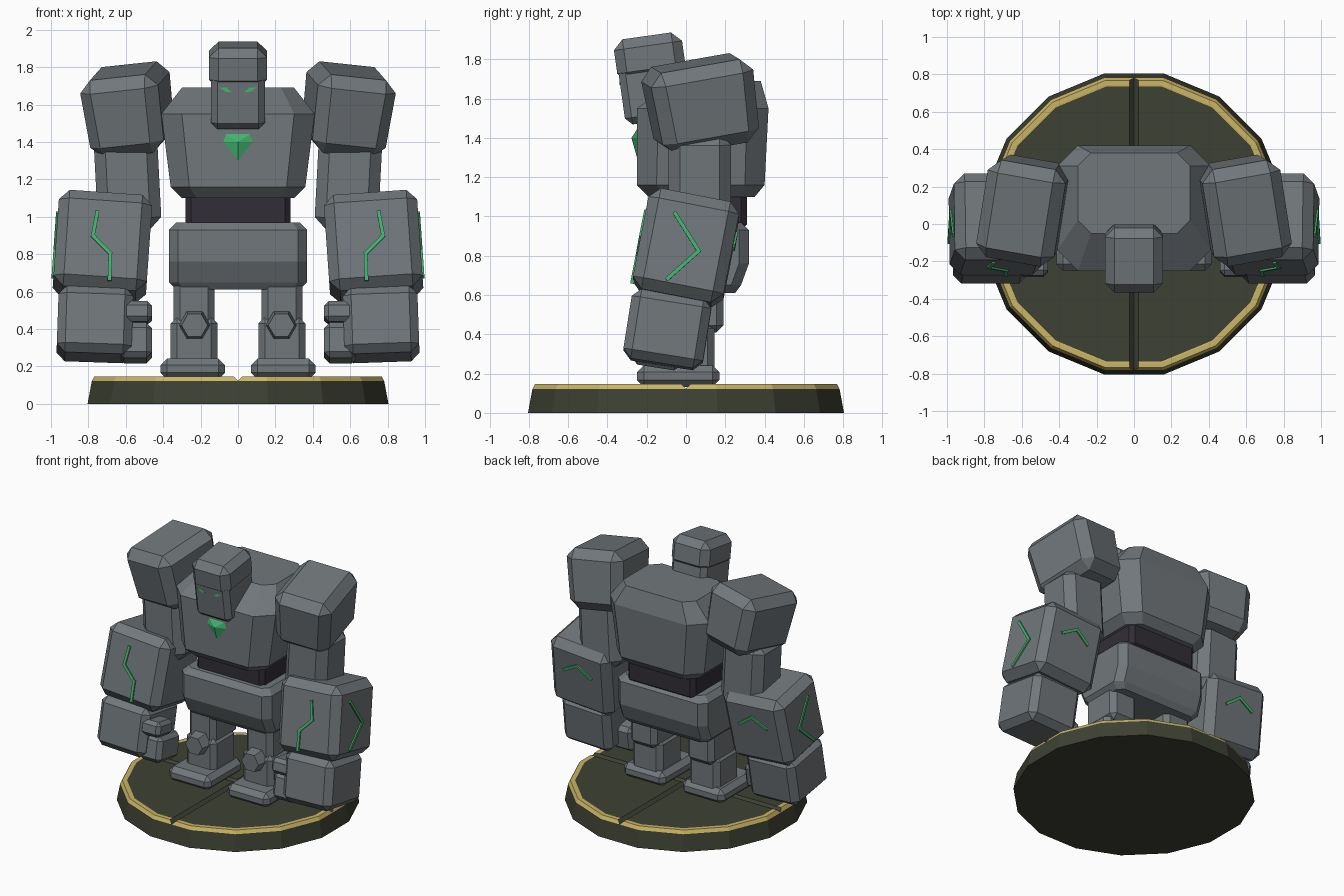
import bpy, bmesh
from math import radians, pi, cos, sin
from mathutils import Matrix, Vector, Euler

cube = bpy.data.objects.get("Cube")
if cube:
    bpy.data.objects.remove(cube, do_unlink=True)


def material(name, rgb):
    mat = bpy.data.materials.new(name)
    mat.use_nodes = True
    color = (*rgb, 1)
    mat.diffuse_color = color
    mat.node_tree.nodes["Principled BSDF"].inputs["Base Color"].default_value = color
    return mat


STONE = material("grey stone", (.165, .185, .198))
DARK = material("dark waist", (.032, .027, .037))
GREEN = material("glowing green", (.055, .46, .16))
MOSS = material("dark moss", (.047, .053, .033))
GOLD = material("gold rim", (.6, .46, .13))


def finish(name, bm, mats, pair=False):
    """Turn a bmesh into an object, or into a mirrored left and right pair."""
    bmesh.ops.recalc_face_normals(bm, faces=bm.faces)
    made = []
    for prefix in (("left_", "right_") if pair else ("",)):
        if prefix == "right_":
            bmesh.ops.scale(bm, vec=(-1, 1, 1), verts=bm.verts)
            bmesh.ops.reverse_faces(bm, faces=bm.faces)
        mesh = bpy.data.meshes.new(prefix + name)
        bm.to_mesh(mesh)
        for mat in mats:
            mesh.materials.append(mat)
        obj = bpy.data.objects.new(prefix + name, mesh)
        bpy.context.scene.collection.objects.link(obj)
        made.append(obj)
    bm.free()
    return made


def placed(loc, rot=(0, 0, 0)):
    angles = [radians(a) for a in rot]
    return Matrix.Translation(loc) @ Euler(angles).to_matrix().to_4x4()


def block(name, size, matrix, mat=STONE, bevel=.04, taper=1, pair=False):
    """Chamfered box; taper scales the lower end."""
    bm = bmesh.new()
    bmesh.ops.create_cube(bm, size=1, matrix=Matrix.Diagonal((*size, 1)))
    for v in bm.verts:
        if v.co.z < 0:
            v.co.x *= taper
            v.co.y *= taper
    if bevel:
        bmesh.ops.bevel(bm, geom=bm.edges[:], offset=bevel, segments=1, affect='EDGES')
    bm.transform(matrix)
    return finish(name, bm, [mat], pair)


def loft(rings):
    bm = bmesh.new()
    loops = [[bm.verts.new(p) for p in ring] for ring in rings]
    for low, high in zip(loops, loops[1:]):
        for i in range(len(low)):
            j = (i + 1) % len(low)
            bm.faces.new((low[i], low[j], high[j], high[i]))
    bm.faces.new(loops[0][::-1])
    bm.faces.new(loops[-1])
    return bm


def octagon(z, x, front, back, c):
    half = [(x, front + c), (x, back - c), (x - c, back)]
    right = [(x - c, front)] + half
    return [(a, b, z) for a, b in right] + [(-a, b, z) for a, b in right[::-1]]


# Round plinth with a gold rim and two crossed grooves
def circle(r, z):
    return [(r * cos((k + .5) * pi / 8), r * sin((k + .5) * pi / 8), z) for k in range(16)]


bm = loft([circle(.82, 0), circle(.797, .122), circle(.783, .147), circle(.757, .147),
           circle(.75, .146)])
for f in bm.faces:
    if len(f.verts) == 4 and f.calc_center_median().z > .12:
        f.material_index = 1
plinth = finish("plinth", bm, [MOSS, GOLD])[0]
cutters = []
for turn in (0, 90):
    bar = block("groove_cutter", (1.58, .034, .034),
                placed((0, 0, .147), (0, 0, turn)) @ placed((0, 0, 0), (45, 0, 0)),
                MOSS, bevel=0)[0]
    bar.hide_render = True
    cut = plinth.modifiers.new("groove", 'BOOLEAN')
    cut.operation = 'DIFFERENCE'
    cut.solver = 'EXACT'
    cut.object = bar
    cutters.append(bar)
bpy.context.view_layer.update()
carved = bpy.data.meshes.new_from_object(
    plinth.evaluated_get(bpy.context.evaluated_depsgraph_get()))
plinth.modifiers.clear()
plinth.data = carved
for bar in cutters:
    bpy.data.objects.remove(bar, do_unlink=True)

# Torso, waist and hips
finish("torso", loft([octagon(1.1, .3, -.19, .35, .08), octagon(1.16, .36, -.25, .4, .1),
                      octagon(1.55, .41, -.25, .42, .11), octagon(1.69, .3, -.05, .38, .07)]),
       [STONE])
block("waist", (.56, .42, .22), placed((0, .1, 1.04)), DARK, bevel=.03)
finish("hips", loft([octagon(.61, .33, -.1, .25, .04), octagon(.65, .37, -.13, .28, .05),
                     octagon(.76, .37, -.18, .32, .05), octagon(.93, .37, -.18, .32, .05),
                     octagon(.97, .33, -.14, .28, .04)]), [STONE])

# Chest gem: outline fanned to a raised point
bm = bmesh.new()
outline = [(-.075, 1.45), (.075, 1.45), (.093, 1.4), (0, 1.285), (-.093, 1.4)]
rim = [bm.verts.new((x, -.245, z)) for x, z in outline]
tip = bm.verts.new((0, -.278, 1.4))
for i, v in enumerate(rim):
    bm.faces.new((v, rim[(i + 1) % len(rim)], tip))
bm.faces.new(rim)
finish("chest_gem", bm, [GREEN])

# Head, leaning forward
block("face", (.29, .33, .32), placed((0, -.165, 1.645), (8, 0, 0)), bevel=.035)
block("helmet", (.31, .35, .22), placed((0, -.185, 1.81), (8, 0, 0)), bevel=.05)
bm = bmesh.new()
for x, z in ((.035, 1.668), (.065, 1.668), (.1, 1.69), (.06, 1.69)):
    bm.verts.new((x, -.315, z))
eye = bm.faces.new(bm.verts[:])
slab = bmesh.ops.extrude_face_region(bm, geom=[eye])["geom"]
for v in slab:
    if isinstance(v, bmesh.types.BMVert):
        v.co.y = -.338
finish("eye", bm, [GREEN], pair=True)

# Arms
block("shoulder", (.43, .54, .43), placed((.585, .08, 1.57), (10, 6, 10)),
      bevel=.065, taper=.92, pair=True)
block("upper_arm", (.34, .32, .5), placed((.59, .07, 1.18), (0, 3, 0)), bevel=.06, pair=True)
forearm = placed((.725, 0, .84), (-11, -4, 0))
HALF = Vector((.25, .235, .262))
block("forearm", HALF * 2, forearm, bevel=.055, pair=True)
block("fist", (.4, .41, .36), placed((.765, -.095, .425), (-9, -2, 0)), bevel=.045, pair=True)
block("fingers", (.18, .25, .19), placed((.55, -.14, .325), (-9, 0, 0)), bevel=.03, pair=True)
block("thumb", (.16, .18, .11), placed((.54, -.19, .485), (-9, 0, 0)), bevel=.025, pair=True)


def crack(name, points):
    """Thin glowing strips joining points in forearm space."""
    for a, b in zip(points, points[1:]):
        a, b = Vector(a), Vector(b)
        aim = (b - a).to_track_quat('Z', 'Y').to_matrix().to_4x4()
        block(name, (.02, .02, (b - a).length + .015),
              forearm @ Matrix.Translation((a + b) / 2) @ aim, GREEN, bevel=0, pair=True)


crack("front_crack", [(x, -HALF.y, z) for x, z in
                      ((.04, .14), (.055, .01), (-.045, -.08), (-.05, -.22))])
crack("side_crack", [(HALF.x, y, z) for y, z in ((-.085, .145), (.07, -.02), (-.06, -.19))])
crack("back_crack", [(x, HALF.y, z) for x, z in ((-.11, .05), (0, .12), (.11, .05))])

# Legs
block("thigh", (.22, .3, .3), placed((.235, .04, .56)), bevel=.035, pair=True)
block("shin", (.25, .27, .27), placed((.235, .01, .33)), bevel=.035, pair=True)
block("foot", (.345, .42, .11), placed((.242, -.04, .187)), bevel=.035, pair=True)
bm = bmesh.new()
bmesh.ops.create_cone(bm, cap_ends=True, segments=6, radius1=.085, radius2=.07, depth=.08,
                      matrix=placed((.232, -.15, .42), (90, 0, 0)) @ placed((0, 0, 0), (0, 0, 30)))
finish("knee_guard", bm, [STONE], pair=True)
